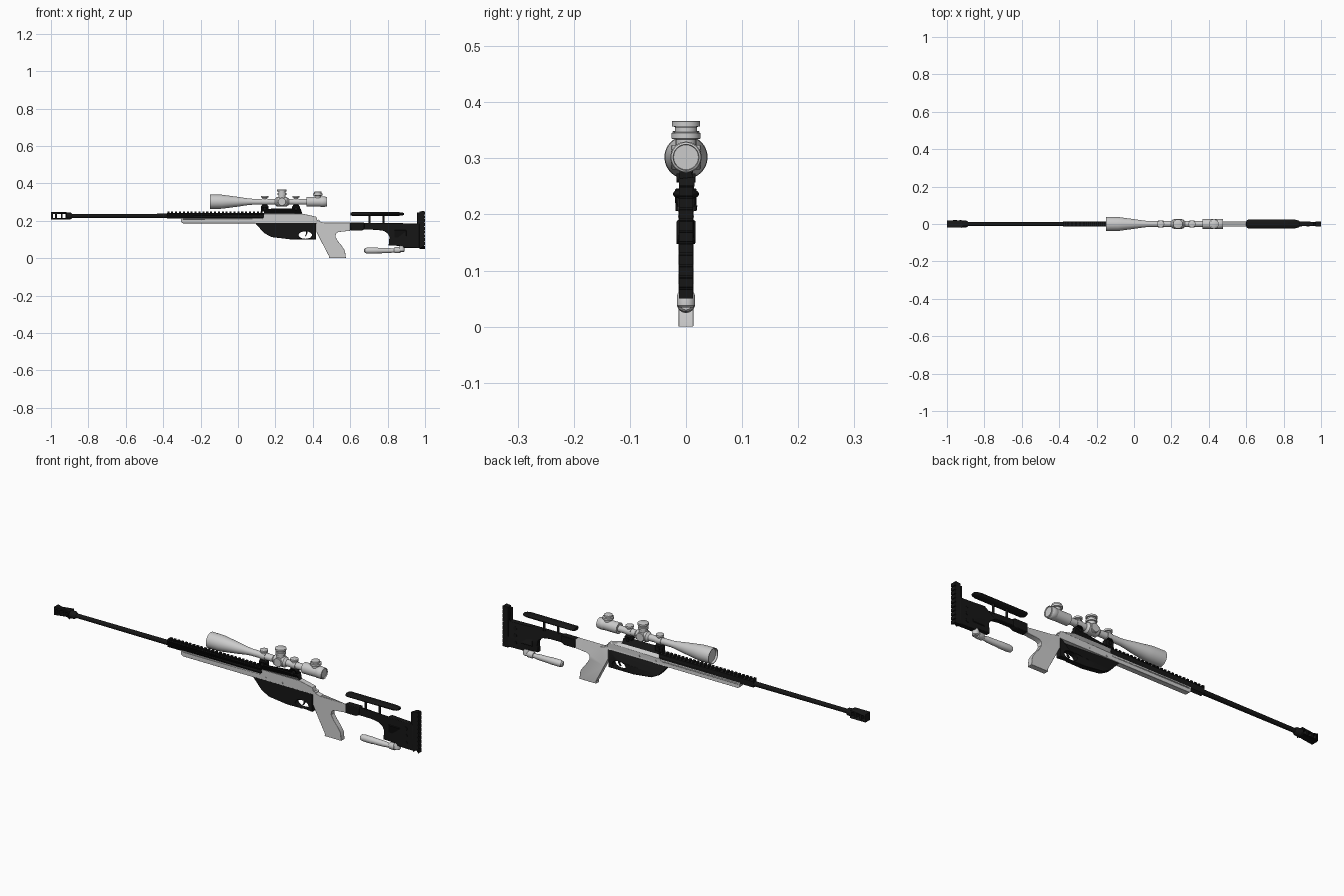
import bpy, bmesh, math
from mathutils import Vector

black = bpy.data.materials.new("black")
black.diffuse_color = (0.008, 0.008, 0.008, 1)


def finish(name, me, mat=None, bevel=0, smooth=True):
    ob = bpy.data.objects.new(name, me)
    bpy.context.collection.objects.link(ob)
    if mat:
        me.materials.append(mat)
    if bevel:
        m = ob.modifiers.new("bevel", 'BEVEL')
        m.width, m.segments, m.limit_method, m.angle_limit = bevel, 2, 'ANGLE', math.radians(40)
    if smooth:
        bpy.ops.object.select_all(action='DESELECT')
        ob.select_set(True)
        bpy.context.view_layer.objects.active = ob
        bpy.ops.object.shade_smooth_by_angle(angle=math.radians(35))
    return ob


def plate(name, loops, half, mat=None, bevel=0):
    """Side profile in x,z (extra loops are holes), thickened along y."""
    cu = bpy.data.curves.new("profile", 'CURVE')
    cu.dimensions, cu.fill_mode, cu.extrude = '2D', 'BOTH', half
    for pts in loops:
        s = cu.splines.new('POLY')
        s.points.add(len(pts) - 1)
        for p, (x, z) in zip(s.points, pts):
            p.co = (x, z, 0, 1)
        s.use_cyclic_u = True
    tmp = bpy.data.objects.new("tmp", cu)
    bpy.context.collection.objects.link(tmp)
    dg = bpy.context.evaluated_depsgraph_get()
    me = bpy.data.meshes.new_from_object(tmp.evaluated_get(dg))
    bpy.data.objects.remove(tmp)
    bm = bmesh.new()
    bm.from_mesh(me)
    bmesh.ops.remove_doubles(bm, verts=bm.verts, dist=1e-5)
    for v in bm.verts:
        v.co = (v.co.x, -v.co.z, v.co.y)
    bmesh.ops.dissolve_limit(bm, angle_limit=0.01, verts=bm.verts, edges=bm.edges)
    bmesh.ops.recalc_face_normals(bm, faces=bm.faces)
    bm.to_mesh(me)
    bm.free()
    return finish(name, me, mat, bevel)


def lathe(name, prof, at=(0, 0, 0), axis='x', mat=None, segs=32, flat=1.0):
    """Revolve (distance, radius) pairs about an axis; flat squashes z."""
    bm = bmesh.new()
    rings = []
    for t, r in prof:
        ring = []
        for i in range(segs):
            a = 2 * math.pi * (i + 0.5) / segs
            c, s = r * math.cos(a), r * math.sin(a)
            co = {'x': (t, c, s * flat), 'y': (c, t, s), 'z': (c, s, t)}[axis]
            ring.append(bm.verts.new(Vector(at) + Vector(co)))
        rings.append(ring)
    for a, b in zip(rings, rings[1:]):
        for i in range(segs):
            j = (i + 1) % segs
            bm.faces.new((a[i], a[j], b[j], b[i]))
    bm.faces.new(rings[0])
    bm.faces.new(rings[-1])
    bmesh.ops.recalc_face_normals(bm, faces=bm.faces)
    me = bpy.data.meshes.new(name)
    bm.to_mesh(me)
    bm.free()
    return finish(name, me, mat)


def rect(x0, x1, z0, z1):
    return [(x0, z0), (x1, z0), (x1, z1), (x0, z1)]


def oval(cx, cz, rx, rz, n=20):
    return [(cx + rx * math.cos(2 * math.pi * i / n), cz + rz * math.sin(2 * math.pi * i / n)) for i in range(n)]


# Barrel and ported muzzle brake
BZ = 0.226
lathe("barrel", [(-0.9, 0.0105), (-0.4, 0.012), (0.14, 0.014)], (0, 0, BZ), mat=black, segs=24)
plate("muzzle_brake", [rect(-1.0, -0.915, BZ - 0.02, BZ + 0.02)] +
      [rect(a, b, BZ - 0.011, BZ + 0.011) for a, b in ((-0.99, -0.978), (-0.967, -0.947), (-0.937, -0.922))],
      0.019, black, 0.004)
lathe("muzzle_collar", [(-0.918, 0.019), (-0.895, 0.018), (-0.885, 0.011)], (0, 0, BZ), mat=black)

# Top rail with teeth, made as one toothed profile
rail = [(0.14, 0.212), (-0.38, 0.212), (-0.38, 0.24)]
for i in range(25):
    x = -0.378 + i * 0.0208
    rail += [(x, 0.241), (x, 0.251), (x + 0.011, 0.251), (x + 0.011, 0.241)]
plate("top_rail", [rail + [(0.14, 0.241)]], 0.0125, black)

# Grey chassis, fore-end and grip
plate("chassis", [[(-0.305, 0.195), (-0.295, 0.187), (0.42, 0.187), (0.42, 0.14), (0.44, 0.1), (0.487, 0.01),
                   (0.485, 0.0), (0.577, 0.0), (0.572, 0.04), (0.555, 0.066), (0.535, 0.09), (0.521, 0.115),
                   (0.523, 0.131), (0.535, 0.14), (0.6, 0.147), (0.6, 0.19), (0.46, 0.19), (0.425, 0.2),
                   (0.418, 0.222), (0.345, 0.238), (0.14, 0.238), (0.135, 0.216), (-0.305, 0.216)]],
      0.013, bevel=0.003)
plate("fore_end_lip", [rect(-0.295, 0.13, 0.205, 0.214)], 0.0145, bevel=0.002)
plate("receiver", [[(0.138, 0.235), (0.345, 0.235), (0.335, 0.264), (0.138, 0.264)]], 0.0135, black, 0.003)

# Magazine housing with trigger opening
plate("magazine_housing", [[(0.09, 0.19), (0.14, 0.134), (0.18, 0.113), (0.28, 0.101), (0.418, 0.101), (0.418, 0.19)],
                           oval(0.36, 0.124, 0.036, 0.02)], 0.0135, black, 0.002)
plate("trigger", [[(0.362, 0.15), (0.374, 0.15), (0.37, 0.13), (0.36, 0.115), (0.357, 0.118), (0.364, 0.13)]], 0.004, black)
for i, x in enumerate((0.16, 0.25, 0.43)):
    lathe(f"chassis_pin_{i}", [(-0.0145, 0.006), (0.0145, 0.006)], (x, 0, 0.2), 'y', segs=12)

# Skeleton stock
plate("stock_hinge", [[(0.6, 0.147), (0.66, 0.147), (0.675, 0.155), (0.675, 0.19), (0.6, 0.19)]], 0.0165, black, 0.003)
plate("stock_arm", [[(0.67, 0.153), (0.74, 0.152), (0.78, 0.146), (0.8, 0.132), (0.81, 0.115), (0.805, 0.068),
                     (0.87, 0.066), (0.885, 0.056), (0.97, 0.054), (0.97, 0.185), (0.84, 0.188), (0.67, 0.189)]],
      0.0115, black, 0.003)
for i, z in enumerate((0.085, 0.12, 0.155)):
    lathe(f"stock_bolt_{i}", [(-0.0135, 0.009), (0.0135, 0.009)], (0.93, 0, z), 'y', black, 16)
plate("stock_side_panel", [rect(0.835, 0.9, 0.09, 0.15)], 0.0135, black, 0.003)
plate("butt_plate", [rect(0.958, 0.975, 0.055, 0.245)], 0.0115, black, 0.002)
pad = [(0.97, 0.25), (0.97, 0.05)]
for i in range(10):
    z = 0.05 + i * 0.0203
    pad += [(1.0, z), (1.0, z + 0.016), (0.995, z + 0.017), (0.995, z + 0.02)]
plate("butt_pad", [pad], 0.0128, black)

# Cheek rest on two posts
lathe("cheek_rest", [(0.602, 0.018), (0.61, 0.0235), (0.86, 0.0235), (0.88, 0.019), (0.888, 0.012)],
      (0, 0, 0.2365), mat=black, segs=20, flat=0.42)
for i, x in enumerate((0.703, 0.778)):
    lathe(f"cheek_post_{i}", [(0.18, 0.0055), (0.235, 0.0055)], (x, 0, 0), 'z', black, 16)

# Folded rear support leg
lathe("rear_support_leg", [(0.675, 0.008), (0.68, 0.014), (0.695, 0.0165), (0.74, 0.0165), (0.75, 0.015),
                           (0.81, 0.0135), (0.825, 0.011), (0.87, 0.011)], (0, 0, 0.041), segs=24)
lathe("support_collar", [(0.835, 0.013), (0.84, 0.0165), (0.865, 0.0165), (0.87, 0.012)], (0, 0, 0.043), segs=24)
lathe("support_pivot", [(0.034, 0.012), (0.038, 0.0165), (0.055, 0.0165), (0.07, 0.01)], (0.875, 0, 0), 'z', segs=24)

# Scope body
SZ = 0.302
lathe("scope_body", [(-0.14, 0.033), (-0.15, 0.035), (-0.15, 0.0385), (-0.085, 0.0375), (-0.06, 0.034), (0.0, 0.026),
                     (0.05, 0.0185), (0.075, 0.016), (0.365, 0.016), (0.365, 0.0265), (0.475, 0.0265),
                     (0.477, 0.023), (0.472, 0.022)], (0, 0, SZ), segs=40)
lathe("eyepiece_ring", [(0.44, 0.0265), (0.442, 0.0278), (0.465, 0.0278), (0.467, 0.0265)], (0, 0, SZ), segs=40)

# Adjustment turrets
lathe("turret_hub", [(0.198, 0.016), (0.208, 0.025), (0.262, 0.025), (0.272, 0.016)], (0, 0, SZ), segs=32)
lathe("side_knob", [(-0.0265, 0.02), (-0.025, 0.022), (0.025, 0.022), (0.0265, 0.02)], (0.235, 0, SZ), 'y')
lathe("top_turret", [(0.3, 0.019), (0.337, 0.019), (0.338, 0.0245), (0.348, 0.0245), (0.349, 0.019),
                     (0.356, 0.019), (0.357, 0.0255), (0.366, 0.0255), (0.367, 0.024)], (0.235, 0, 0), 'z')
lathe("rear_turret", [(0.31, 0.018), (0.334, 0.018), (0.335, 0.026), (0.345, 0.026), (0.347, 0.02),
                      (0.355, 0.02), (0.357, 0.017)], (0.427, 0, 0), 'z')

# Scope mounts
for i, x in enumerate((0.143, 0.31)):
    lathe(f"scope_ring_{i}", [(-0.014, 0.0185), (0.014, 0.0185)], (x, 0, SZ))
    lathe(f"ring_cap_{i}", [(0.31, 0.012), (0.323, 0.012), (0.324, 0.019), (0.333, 0.019), (0.334, 0.017)], (x, 0, 0), 'z', segs=24)
    plate(f"mount_foot_{i}", [[(x - 0.021, 0.25), (x + 0.021, 0.25), (x + 0.021, 0.276), (x + 0.012, 0.287),
                               (x - 0.012, 0.287), (x - 0.021, 0.276)]], 0.012, black, 0.002)
    lathe(f"mount_clamp_{i}", [(-0.017, 0.008), (0.017, 0.008)], (x, 0, 0.265), 'y', black, 16)
